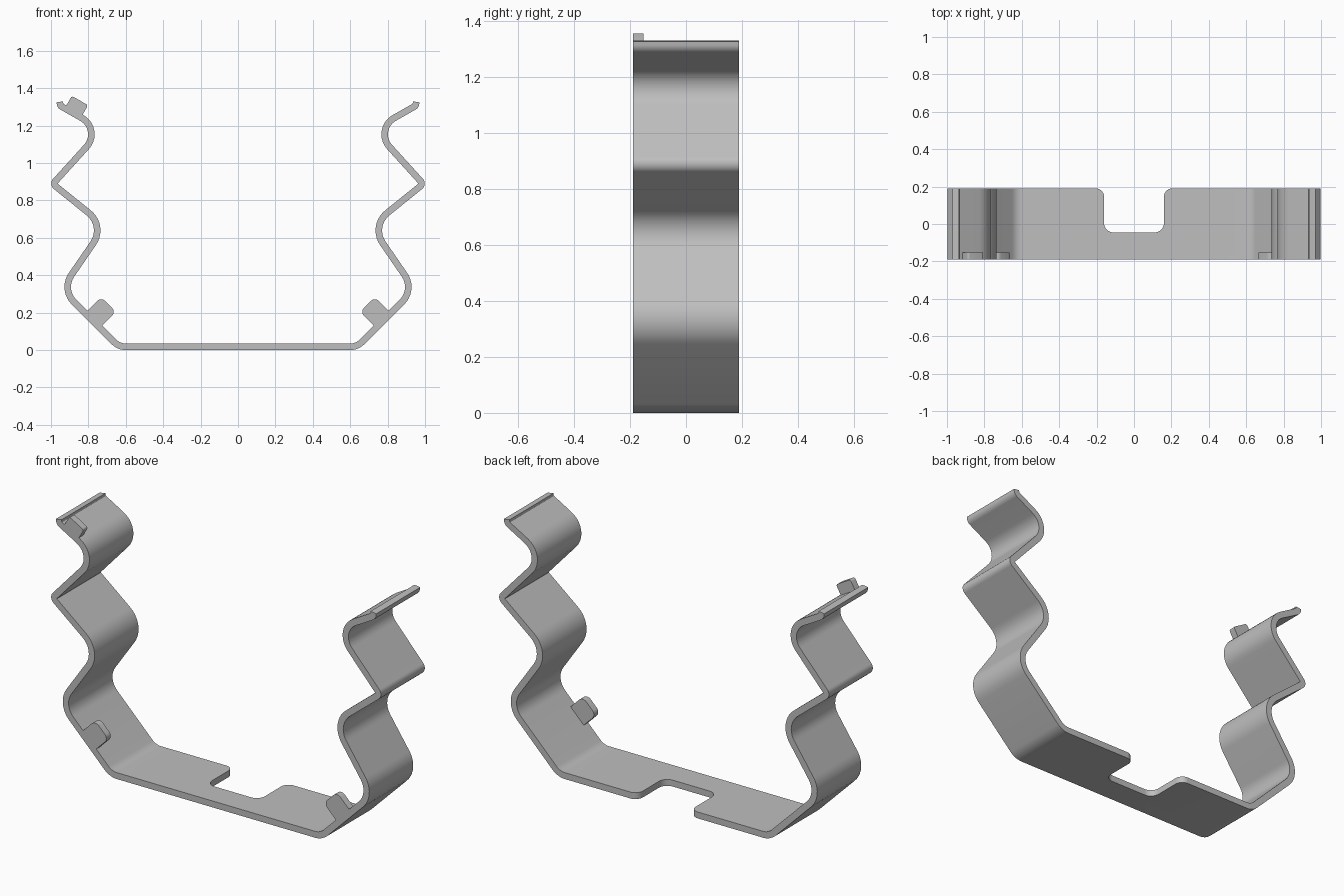
import bpy, bmesh, math
from mathutils import Vector

cube = bpy.data.objects.get("Cube")
if cube:
    bpy.data.objects.remove(cube, do_unlink=True)

THICK = 0.035   # sheet thickness
HALF_Y = 0.19   # half the strip width
TAB_Y = 0.038   # tab depth

grey = bpy.data.materials.new("plain grey")
grey.use_nodes = True
grey.diffuse_color = (0.52, 0.52, 0.52, 1)
grey.node_tree.nodes["Principled BSDF"].inputs["Base Color"].default_value = grey.diffuse_color


def fillet(points, closed=False, steps=10):
    """Round each (a, b, radius) corner of a 2D path."""
    out = []
    for i, (a, b, r) in enumerate(points):
        p = Vector((a, b))
        if r == 0 or (not closed and i in (0, len(points) - 1)):
            out.append(p)
            continue
        u = (Vector(points[i - 1][:2]) - p).normalized()
        v = (Vector(points[(i + 1) % len(points)][:2]) - p).normalized()
        half = u.angle(v) / 2
        centre = p + (u + v).normalized() * r / math.sin(half)
        start = p + u * r / math.tan(half) - centre
        end = p + v * r / math.tan(half) - centre
        sweep = start.angle(end)
        for k in range(steps + 1):
            t = k / steps
            out.append(centre + (start * math.sin((1 - t) * sweep)
                                 + end * math.sin(t * sweep)) / math.sin(sweep))
    return out


def thicken(path, width):
    """Outline of a band of even width around an open path."""
    sides = ([], [])
    for i, p in enumerate(path):
        before = (p - path[i - 1]).normalized() if i else None
        after = (path[i + 1] - p).normalized() if i < len(path) - 1 else None
        before, after = before or after, after or before
        d = (before + after).normalized()
        off = Vector((-d.y, d.x)) * width / 2 / d.dot(before)
        sides[0].append(p + off)
        sides[1].append(p - off)
    return sides[0] + sides[1][::-1]


def prism(name, corners, depth):
    """Extrude a closed ring of 3D corners along a vector."""
    bm = bmesh.new()
    face = bm.faces.new([bm.verts.new(c) for c in corners])
    ext = bmesh.ops.extrude_face_region(bm, geom=[face])["geom"]
    bmesh.ops.translate(bm, vec=depth, verts=[g for g in ext if isinstance(g, bmesh.types.BMVert)])
    bmesh.ops.recalc_face_normals(bm, faces=bm.faces)
    mesh = bpy.data.meshes.new(name)
    bm.to_mesh(mesh)
    bm.free()
    mesh.materials.append(grey)
    obj = bpy.data.objects.new(name, mesh)
    bpy.context.collection.objects.link(obj)
    return obj


def smooth(obj):
    bpy.ops.object.select_all(action='DESELECT')
    obj.select_set(True)
    bpy.context.view_layer.objects.active = obj
    bpy.ops.object.shade_smooth_by_angle(angle=math.radians(30))


# Bent strip: corners of one arm, mirrored to the other
arm = [(0.637, THICK / 2, 0.09), (0.944, 0.324, 0.113), (0.711, 0.663, 0.12),
       (0.99, 0.888, 0.02), (0.726, 1.179, 0.1), (0.95, 1.306, 0.02), (0.953, 1.327, 0)]
centreline = fillet([(-x, z, r) for x, z, r in reversed(arm)] + arm)
outline = thicken(centreline, THICK)
strip = prism("bent_strip", [(p.x, -HALF_Y, p.y) for p in outline], (0, 2 * HALF_Y, 0))

# Rounded notch in the back edge of the base
edge = HALF_Y + 0.0002
notch = [(0.4, 0.3, 0), (0.4, edge, 0), (0.16, edge, 0.045), (0.16, -0.045, 0.05)]
notch += [(-x, y, r) for x, y, r in reversed(notch)]
cutter = prism("notch_cutter", [(p.x, p.y, -0.1) for p in fillet(notch, True)], (0, 0, 0.2))
cutter.hide_render = True
cut = strip.modifiers.new("notch", 'BOOLEAN')
cut.operation = 'DIFFERENCE'
cut.solver = 'EXACT'
cut.object = cutter
bpy.context.view_layer.objects.active = strip
bpy.ops.object.modifier_apply(modifier=cut.name)
bpy.data.objects.remove(cutter, do_unlink=True)
smooth(strip)


def tab(name, x, z, tilt, width, height, radius):
    """Round-cornered tab standing on the strip, leaning by tilt degrees."""
    up = Vector((math.sin(math.radians(tilt)), math.cos(math.radians(tilt))))
    along = Vector((up.y, -up.x))
    w, sunk = width / 2, -0.01
    shape = fillet([(-w, sunk, 0), (-w, height, radius), (w, height, radius), (w, sunk, 0)], True, 6)
    pts = [Vector((x, z)) + along * q.x + up * q.y for q in shape]
    smooth(prism(name, [(p.x, -HALF_Y, p.y) for p in pts], (0, TAB_Y, 0)))


# Front tabs: one low on each arm, one near the top of the right arm
for side, label in ((1, "left"), (-1, "right")):
    tab(label + "_lower_tab", side * 0.764, 0.172, -45 * side, 0.113, 0.102, 0.03)
tab("right_upper_tab", -0.875, 1.282, 30, 0.1, 0.06, 0.012)
